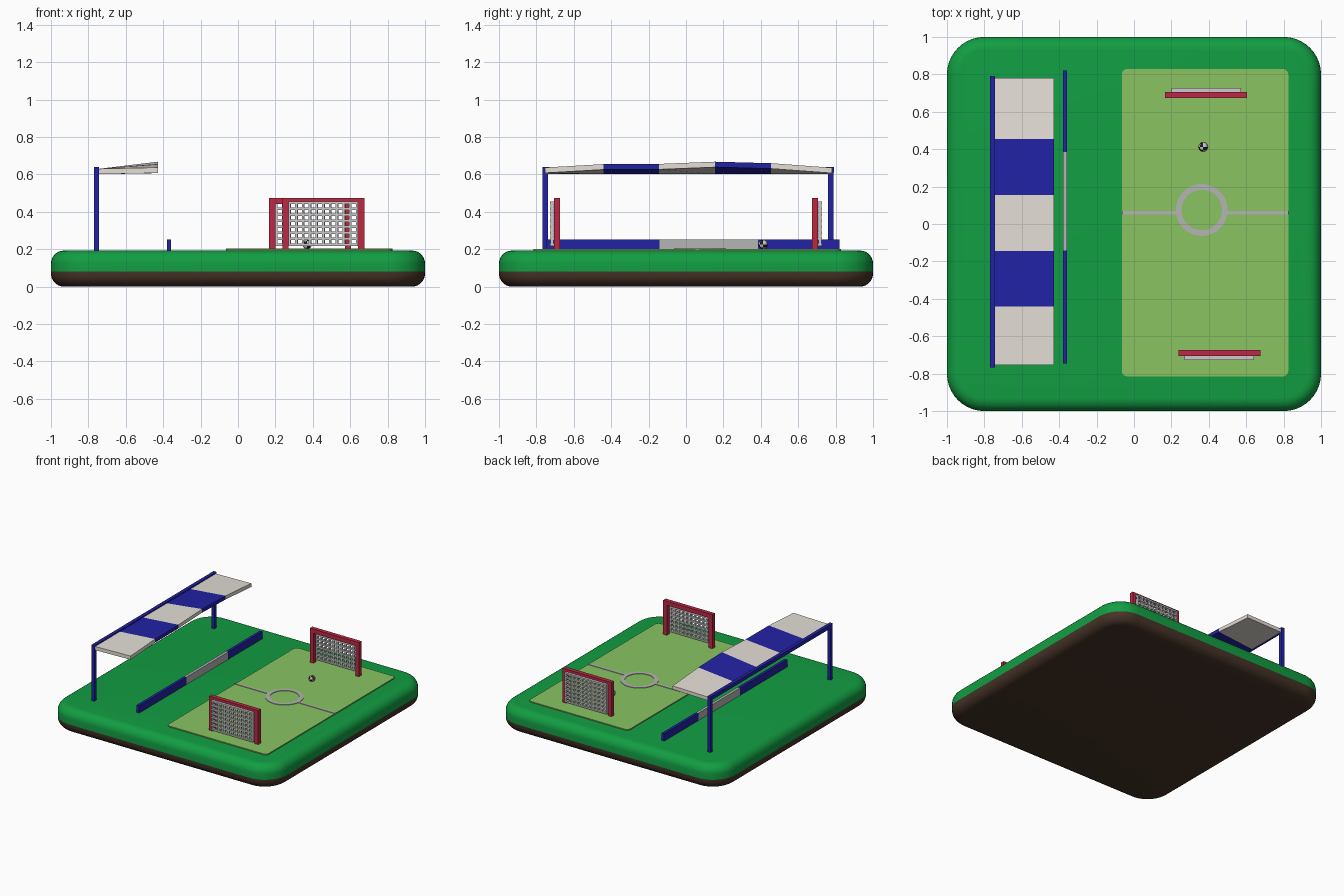
import bpy, bmesh, math

if "Cube" in bpy.data.objects:
    bpy.data.objects.remove(bpy.data.objects["Cube"])

def mat(name, rgb):
    m = bpy.data.materials.new(name)
    m.diffuse_color = (*rgb, 1)
    m.use_nodes = True
    m.node_tree.nodes["Principled BSDF"].inputs["Base Color"].default_value = m.diffuse_color
    return m

GREEN = mat("grass_green", (0.006, 0.34, 0.055))
LIME = mat("pitch_green", (0.25, 0.55, 0.12))
BROWN = mat("soil_brown", (0.06, 0.033, 0.02))
BLUE = mat("blue", (0.016, 0.016, 0.38))
RED = mat("red", (0.5, 0.022, 0.06))
CREAM = mat("cream", (0.78, 0.74, 0.68))
GREY = mat("line_grey", (0.46, 0.46, 0.46))
WHITE = mat("white", (0.85, 0.85, 0.85))
BLACK = mat("black", (0.01, 0.01, 0.01))

def finish(name, bm, *mats):
    bmesh.ops.recalc_face_normals(bm, faces=bm.faces)
    me = bpy.data.meshes.new(name)
    bm.to_mesh(me)
    bm.free()
    for m in mats:
        me.materials.append(m)
    ob = bpy.data.objects.new(name, me)
    bpy.context.collection.objects.link(ob)
    return ob

def smooth(ob, angle=40):
    bpy.ops.object.select_all(action='DESELECT')
    ob.select_set(True)
    bpy.context.view_layer.objects.active = ob
    bpy.ops.object.shade_smooth_by_angle(angle=math.radians(angle))

def add_box(bm, x0, x1, y0, y1, z0, z1):
    vs = bmesh.ops.create_cube(bm, size=1)["verts"]
    for v in vs:
        v.co = (x1 if v.co.x > 0 else x0, y1 if v.co.y > 0 else y0, z1 if v.co.z > 0 else z0)

def boxes(name, m, *dims):
    bm = bmesh.new()
    for d in dims:
        add_box(bm, *d)
    return finish(name, bm, m)

def slab(name, m, cx, cy, hx, hy, r, rings, n=10, bottom=True, top=True):
    """Rounded rectangle lofted through (inset, z) rings."""
    bm = bmesh.new()
    loops = []
    for inset, z in rings:
        rad, loop = r - inset, []
        for q, (sx, sy) in enumerate(((1, 1), (-1, 1), (-1, -1), (1, -1))):
            for i in range(n + 1):
                a = math.pi / 2 * (q + i / n)
                loop.append(bm.verts.new((cx + sx * (hx - r) + rad * math.cos(a),
                                          cy + sy * (hy - r) + rad * math.sin(a), z)))
        loops.append(loop)
    for a, b in zip(loops, loops[1:]):
        for i in range(len(a)):
            j = (i + 1) % len(a)
            bm.faces.new((a[i], a[j], b[j], b[i]))
    if bottom:
        bm.faces.new(loops[0])
    if top:
        bm.faces.new(loops[-1])
    return finish(name, bm, m)

# Ground block: soil below, grass above, soft edges
F, N = 0.07, 7
arc = [(F * (1 - math.cos(math.pi / 2 * i / N)), F * math.sin(math.pi / 2 * i / N)) for i in range(N + 1)]
smooth(slab("soil", BROWN, 0, 0, 1, 1, 0.2,
            [(i, F - h) for i, h in reversed(arc)] + [(0, 0.08)], top=False))
smooth(slab("grass", GREEN, 0, 0, 1, 1, 0.2,
            [(0, 0.08)] + [(i, 0.193 - F + h) for i, h in arc], bottom=False))

# Pitch and its markings
slab("pitch", LIME, 0.38, 0.007, 0.445, 0.822, 0.03, [(0, 0.19), (0, 0.201)], n=5)
boxes("halfway_line", GREY, (-0.065, 0.232, 0.05, 0.07, 0.195, 0.205),
      (0.49, 0.825, 0.05, 0.07, 0.195, 0.205))
bm = bmesh.new()
S = 40
ring = [[bm.verts.new((0.362 + r * math.cos(math.tau * i / S), 0.075 + r * math.sin(math.tau * i / S), z))
         for r, z in ((0.139, 0.195), (0.139, 0.205), (0.108, 0.205), (0.108, 0.195))] for i in range(S)]
for i in range(S):
    a, b = ring[i], ring[(i + 1) % S]
    for k in range(4):
        bm.faces.new((a[k], b[k], b[(k + 1) % 4], a[(k + 1) % 4]))
smooth(finish("centre_circle", bm, GREY))

# Goals: red frame with a net of crossed bars behind
def goal(label, x0, s):
    def yr(a, b):
        return (min(s * a, s * b), max(s * a, s * b))
    x1, w = x0 + 0.438, 0.033
    y = yr(0.674, 0.707)
    boxes(label + "_goal_frame", RED, (x0, x0 + w, *y, 0.2, 0.442), (x1 - w, x1, *y, 0.2, 0.442),
          (x0, x1, *y, 0.442, 0.475))
    nx0, nx1, nz0, nz1, t = x0 + w, x1 - w, 0.218, 0.455, 0.012
    cols, rows = 11, 8
    bars = []
    for i in range(cols):
        x = nx0 + (nx1 - nx0 - t) * i / (cols - 1)
        bars.append((x, x + t, *yr(0.709, 0.725), nz0, nz1))
    for i in range(rows):
        z = nz0 + (nz1 - nz0 - t) * i / (rows - 1)
        bars.append((nx0, nx1, *yr(0.707, 0.727), z, z + t))
    boxes(label + "_goal_net", WHITE, *bars)

goal("back", 0.167, 1)
goal("front", 0.237, -1)

# Ball: rounded cube with chequered panels
bm = bmesh.new()
bmesh.ops.create_cube(bm, size=2)
bmesh.ops.subdivide_edges(bm, edges=bm.edges[:], cuts=3, use_grid_fill=True)
for f in bm.faces:
    c = f.calc_center_median()
    f.material_index = sum(1 for k in c if abs(k) < 0.99 and k > 0) % 2
for v in bm.verts:
    v.co = v.co.normalized() * 0.025
    v.co.x += 0.37
    v.co.y += 0.412
    v.co.z += 0.226
finish("ball", bm, WHITE, BLACK)

# Stand: posts, rear beam and striped awning whose front edge rises in the middle
boxes("stand_posts", BLUE, (-0.77, -0.743, -0.766, -0.738, 0.19, 0.61),
      (-0.77, -0.743, 0.76, 0.788, 0.19, 0.61))
boxes("stand_beam", BLUE, (-0.77, -0.743, -0.766, 0.79, 0.61, 0.64))
edges = [(-0.755, 0.637), (-0.442, 0.655), (-0.145, 0.656), (0.155, 0.668), (0.455, 0.66), (0.78, 0.636)]
for i, ((ya, za), (yb, zb)) in enumerate(zip(edges, edges[1:])):
    bm = bmesh.new()
    add_box(bm, -0.745, -0.428, ya, yb, 0.601, 0.63)
    for v in bm.verts:
        if v.co.x > -0.5:
            v.co.z += (za if v.co.y < (ya + yb) / 2 else zb) - 0.63
    finish(f"awning_stripe_{i + 1}", bm, BLUE if i % 2 else CREAM)

# Low fence with a grey middle panel
for name, m, ya, yb in (("fence_front", BLUE, -0.745, -0.142), ("fence_middle", GREY, -0.142, 0.386),
                        ("fence_back", BLUE, 0.386, 0.82)):
    boxes(name, m, (-0.38, -0.358, ya, yb, 0.185, 0.253))
